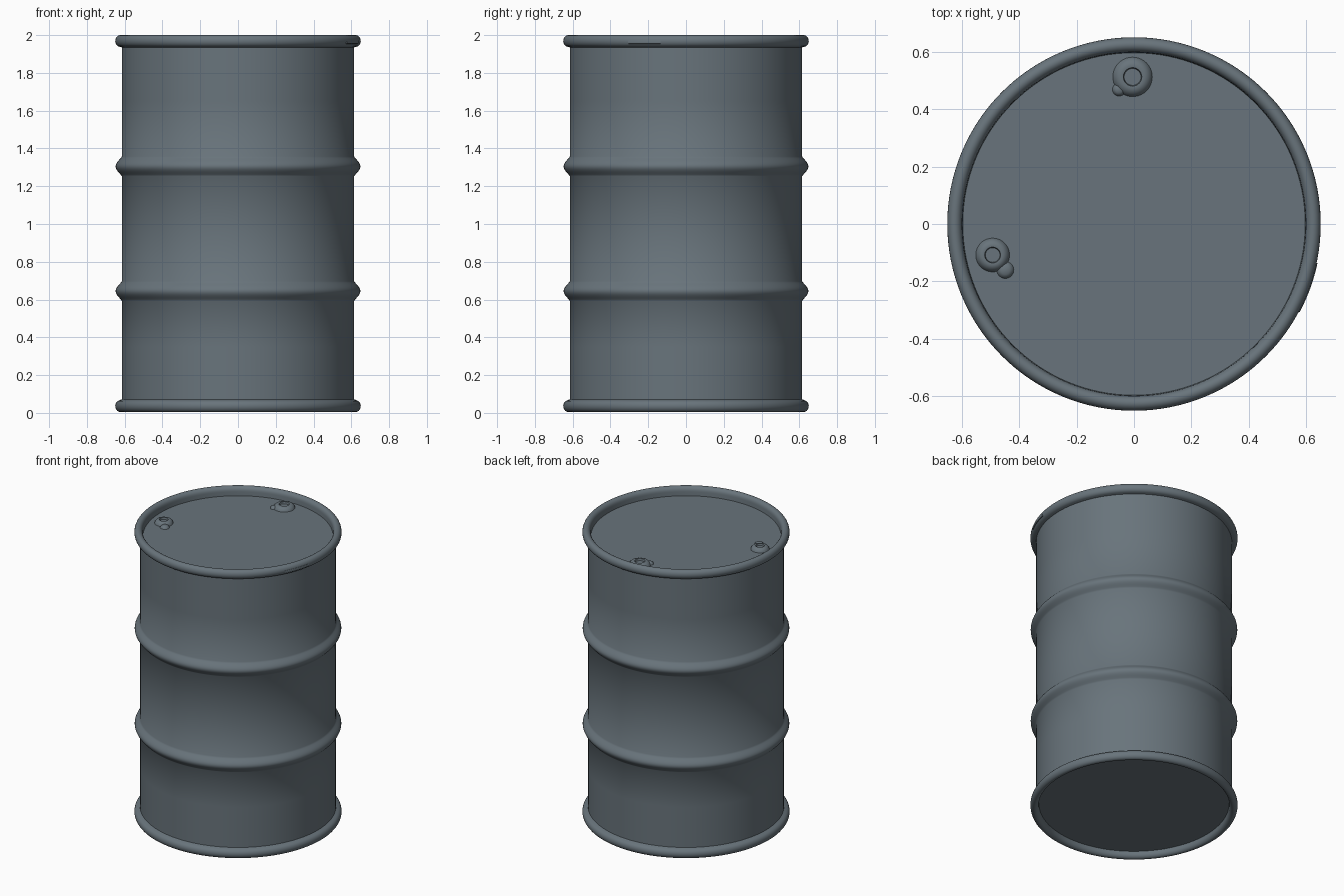
import bpy, bmesh, math

if "Cube" in bpy.data.objects:
    bpy.data.objects.remove(bpy.data.objects["Cube"])

steel = bpy.data.materials.new("blue_grey_steel")
steel.diffuse_color = (0.14, 0.175, 0.2, 1)
steel.use_nodes = True
steel.node_tree.nodes["Principled BSDF"].inputs["Base Color"].default_value = steel.diffuse_color


def finish(name, bm, angle=40):
    bmesh.ops.remove_doubles(bm, verts=bm.verts, dist=1e-5)
    bmesh.ops.recalc_face_normals(bm, faces=bm.faces)
    me = bpy.data.meshes.new(name)
    bm.to_mesh(me)
    bm.free()
    me.materials.append(steel)
    ob = bpy.data.objects.new(name, me)
    bpy.context.collection.objects.link(ob)
    bpy.ops.object.select_all(action='DESELECT')
    ob.select_set(True)
    bpy.context.view_layer.objects.active = ob
    bpy.ops.object.shade_smooth_by_angle(angle=math.radians(angle))
    return ob


def lathe(name, profile, loc=(0, 0, 0), steps=128, start=0.0, sweep=2 * math.pi):
    bm = bmesh.new()
    vs = [bm.verts.new((r * math.cos(start), r * math.sin(start), z)) for r, z in profile]
    es = [bm.edges.new(p) for p in zip(vs, vs[1:])]
    bmesh.ops.spin(bm, geom=vs + es, cent=(0, 0, 0), axis=(0, 0, 1), angle=sweep, steps=steps)
    bmesh.ops.remove_doubles(bm, verts=bm.verts, dist=1e-5)
    bmesh.ops.holes_fill(bm, edges=[e for e in bm.edges if e.is_boundary], sides=0)
    ob = finish(name, bm)
    ob.location = loc
    return ob


def bulge(z, r0, r1, half, n=12):
    # soft rolled hoop: cosine bump between two heights
    return [(r0 + (r1 - r0) * (0.5 - 0.5 * math.cos(2 * math.pi * i / n)) ** 0.6,
             z - half + 2 * half * i / n) for i in range(n + 1)]


def roll(z, r, rr, rz, a0, a1, n=14):
    # rounded rim section between two angles
    out = []
    for i in range(n + 1):
        a = math.radians(a0 + (a1 - a0) * i / n)
        out.append((r + rr * math.cos(a), z + rz * math.sin(a)))
    return out


# Drum shell: recessed base, rolled rims, two hoops, recessed lid
R = 0.615
profile = [(0, 0.045), (0.3, 0.045), (0.596, 0.045)]
profile += roll(0.036, 0.624, 0.026, 0.031, -180, 75)
profile += [(R, 0.072), (R, 0.35)]
profile += bulge(0.645, R, 0.648, 0.052)
profile += [(R, 0.975)]
profile += bulge(1.305, R, 0.648, 0.052)
profile += [(R, 1.65), (R, 1.935)]
profile += roll(1.969, 0.624, 0.026, 0.031, -75, 180)
profile += [(0.596, 1.942), (0.3, 1.942), (0, 1.942)]
lathe("drum_shell", profile)


# Bung fittings on the lid: soft ring, sunken plug, small side lug
def bung(name, x, y, r, lug_x, lug_y, lug_r):
    h = 0.026
    ring = [(0, 0.012), (0.42 * r, 0.012), (0.46 * r, h * 0.95), (0.6 * r, h),
            (0.78 * r, h * 0.8), (0.93 * r, h * 0.4), (r, -0.004)]
    lathe(name + "_ring", ring, (x, y, 1.942), 40)
    lug = [(0, 0.017), (0.5 * lug_r, 0.016), (0.85 * lug_r, 0.009), (lug_r, -0.004)]
    lathe(name + "_lug", lug, (lug_x, lug_y, 1.942), 24)


bung("large_bung", -0.005, 0.512, 0.07, -0.052, 0.468, 0.024)
bung("small_bung", -0.492, -0.108, 0.06, -0.448, -0.16, 0.031)

# Closing tab set on the top rim
tab = [(0.64, 1.953), (0.651, 1.955), (0.653, 1.963), (0.651, 1.971), (0.64, 1.973), (0.64, 1.953)]
lathe("rim_tab", tab, steps=12, start=math.radians(-28), sweep=math.radians(16))
